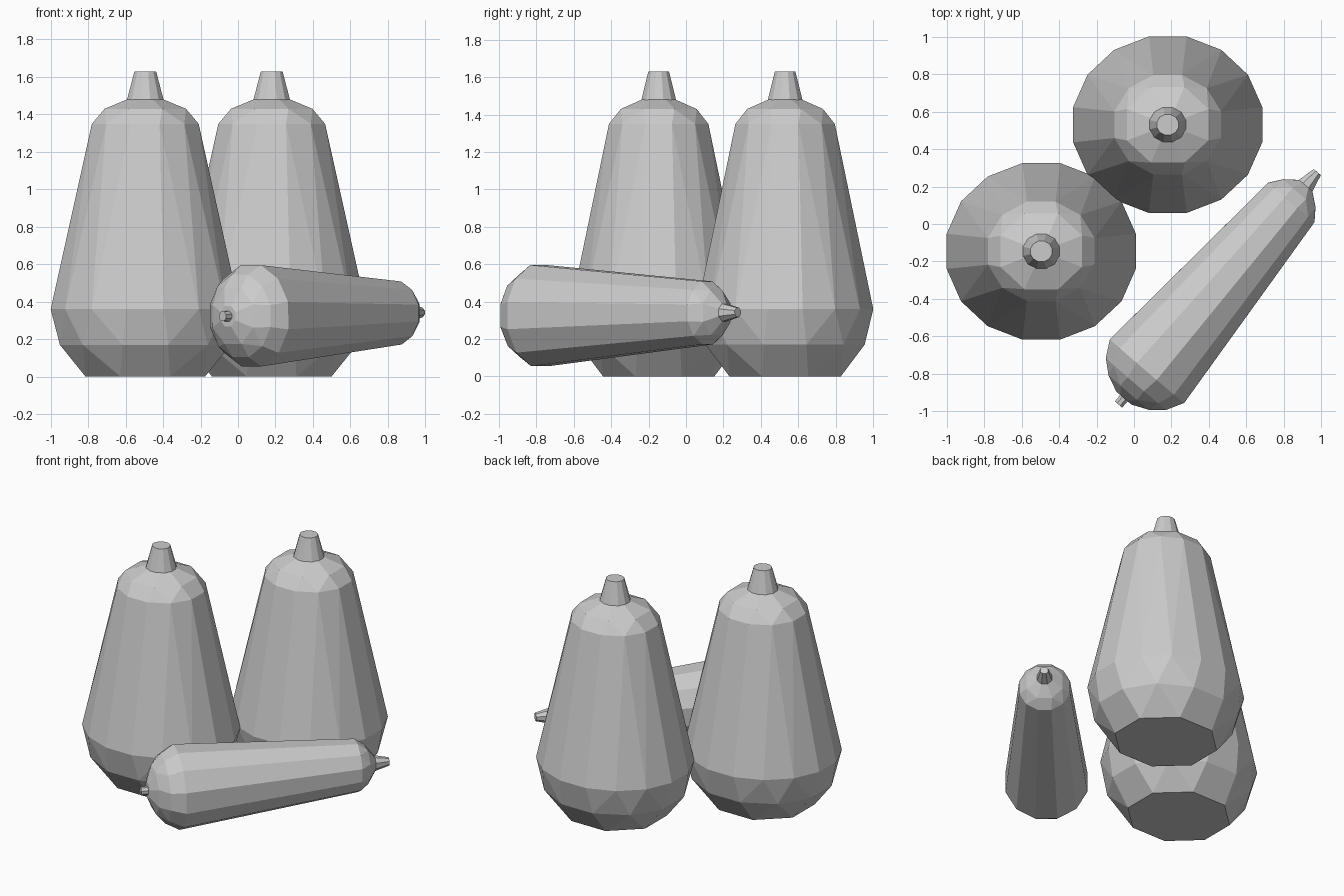
import bpy, bmesh, math
from mathutils import Matrix, Vector

if "Cube" in bpy.data.objects:
    bpy.data.objects.remove(bpy.data.objects["Cube"])


def stitch(bm, a, b):
    # join two rings that may have different side counts
    n, m, i, j = len(a), len(b), 0, 0
    while i < n or j < m:
        p, q = (i + 1) * m, (j + 1) * n
        pts = [a[i % n]]
        if i < n and (p <= q or j >= m):
            pts.append(a[(i + 1) % n])
        if j < m and (q <= p or i >= n):
            pts.append(b[(j + 1) % m])
        pts.append(b[j % m])
        bm.faces.new(pts)
        if p <= q:
            i += 1
        if q <= p:
            j += 1


def lathe(name, rings, matrix, sx=1.0, sy=1.0):
    # rings: (height, radius, sides) from bottom to top, ends capped
    bm = bmesh.new()
    loops = []
    for z, r, n in rings:
        angles = [2 * math.pi * (k + 0.5) / n for k in range(n)]
        loops.append([bm.verts.new((sx * r * math.cos(t), sy * r * math.sin(t), z))
                      for t in angles])
    for a, b in zip(loops, loops[1:]):
        stitch(bm, a, b)
    bm.faces.new(loops[0])
    bm.faces.new(loops[-1])
    bmesh.ops.recalc_face_normals(bm, faces=bm.faces)
    mesh = bpy.data.meshes.new(name)
    bm.to_mesh(mesh)
    bm.free()
    obj = bpy.data.objects.new(name, mesh)
    obj.matrix_world = matrix
    bpy.context.collection.objects.link(obj)
    return obj


# two upright gourds with stems
body = [(0, 0.345, 8), (0.17, 0.472, 12), (0.36, 0.515, 16), (1.35, 0.295, 12),
        (1.43, 0.235, 8), (1.48, 0.105, 8)]
stem = [(1.475, 0.102, 12), (1.63, 0.06, 12)]
for label, x, y in (("left", -0.495, -0.146), ("right", 0.18, 0.53)):
    place = Matrix.Translation((x, y, 0))
    lathe(label + "_upright_gourd", body, place, sy=0.933)
    lathe(label + "_upright_stem", stem, place, sy=0.95)

# slim gourd lying on its side, with stem and blossom nub
start, end = Vector((0.07, -0.785, 0.325)), Vector((0.84, 0.115, 0.34))
axis = (end - start).normalized()
side = axis.cross(Vector((0, 0, 1))).normalized()
up = side.cross(axis)
lying = Matrix((side, up, axis)).transposed().to_4x4()
lying.translation = start
length = (end - start).length
lathe("lying_gourd", [(-0.19, 0.06, 8), (-0.15, 0.16, 8), (-0.09, 0.228, 12), (0, 0.28, 12),
                      (length, 0.174, 12), (length + 0.065, 0.128, 8),
                      (length + 0.12, 0.05, 8)], lying, sx=0.965)
lathe("lying_stem", [(length + 0.115, 0.052, 8), (length + 0.213, 0.027, 8)], lying)
lathe("blossom_nub", [(-0.235, 0.027, 8), (-0.185, 0.03, 8)], lying)
